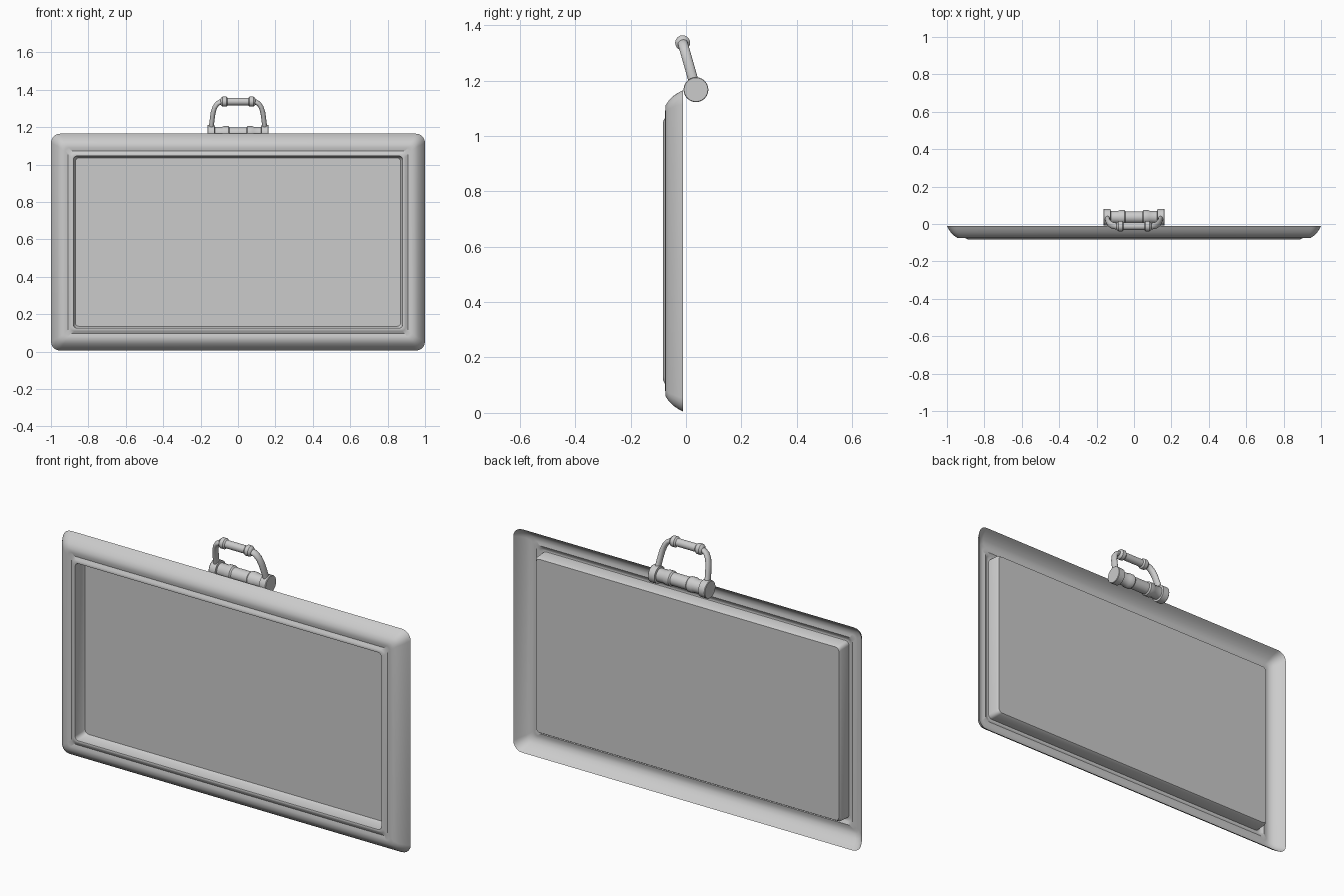
import bpy, bmesh, math

if "Cube" in bpy.data.objects:
    bpy.data.objects.remove(bpy.data.objects["Cube"], do_unlink=True)

GREY = (0.6, 0.6, 0.6, 1)
grey = bpy.data.materials.new("plain grey")
grey.use_nodes = True
grey.diffuse_color = GREY
grey.node_tree.nodes["Principled BSDF"].inputs["Base Color"].default_value = GREY

BOTTOM, TOP = 0.005, 1.165
HINGE = (0, 0.036, 1.167)
LEAN = math.radians(15.9)


def finish(bm, name, angle=35):
    mesh = bpy.data.meshes.new(name)
    bm.to_mesh(mesh)
    bm.free()
    obj = bpy.data.objects.new(name, mesh)
    bpy.context.collection.objects.link(obj)
    mesh.materials.append(grey)
    bpy.ops.object.select_all(action="DESELECT")
    obj.select_set(True)
    bpy.context.view_layer.objects.active = obj
    bpy.ops.object.shade_smooth_by_angle(angle=math.radians(angle))
    return obj


def bridge(bm, a, b):
    for i in range(len(a)):
        j = (i + 1) % len(a)
        bm.faces.new((a[i], a[j], b[j], b[i]))


def rounded_ring(bm, inset, y, radius, steps=5):
    """Rounded rectangle, inset from the outer edge of the tray."""
    half_w = 1 - inset - radius
    half_h = (TOP - BOTTOM) / 2 - inset - radius
    mid = (TOP + BOTTOM) / 2
    ring = []
    for corner, (sx, sz) in enumerate([(1, 1), (-1, 1), (-1, -1), (1, -1)]):
        for k in range(steps + 1):
            a = math.pi / 2 * (corner + k / steps)
            ring.append(bm.verts.new((sx * half_w + radius * math.cos(a), y,
                                      mid + sz * half_h + radius * math.sin(a))))
    return ring


def lathe(name, half, segments=24):
    """Turn a mirrored (x, radius) outline round the x axis."""
    outline = [(-x, r) for x, r in reversed(half)] + half
    bm = bmesh.new()
    rings = []
    for x, r in outline:
        angles = [2 * math.pi * k / segments for k in range(segments)]
        rings.append([bm.verts.new((x, r * math.cos(a), r * math.sin(a))) for a in angles])
    for a, b in zip(rings, rings[1:]):
        bridge(bm, a, b)
    bm.faces.new(rings[0])
    bm.faces.new(rings[-1])
    bmesh.ops.recalc_face_normals(bm, faces=bm.faces)
    return finish(bm, name)


# Tray: curved rim, raised bead and recessed panel in one open sheet
bm = bmesh.new()
profile = [  # inset, y, corner radius
    (0, -0.011, 0.05), (0.008, -0.026, 0.045), (0.02, -0.045, 0.04),
    (0.037, -0.062, 0.03), (0.055, -0.074, 0.025), (0.075, -0.075, 0.022),
    (0.092, -0.071, 0.02), (0.105, -0.079, 0.02), (0.114, -0.083, 0.02),
    (0.12, -0.081, 0.02), (0.122, -0.025, 0.02), (0.13, -0.012, 0.02)]
rings = [rounded_ring(bm, *p) for p in profile]
for a, b in zip(rings, rings[1:]):
    bridge(bm, a, b)
bm.faces.new(rings[-1])
bmesh.ops.recalc_face_normals(bm, faces=bm.faces)
panel = max(bm.faces, key=lambda f: f.calc_area())
if panel.normal.y > 0:
    bmesh.ops.reverse_faces(bm, faces=bm.faces)
finish(bm, "tray_panel", 40)

# Hinge barrel with end caps and two collars
barrel = lathe("hinge_barrel", [
    (0.045, 0.032), (0.052, 0.038), (0.078, 0.038), (0.085, 0.034),
    (0.124, 0.034), (0.126, 0.044), (0.161, 0.045), (0.164, 0.043)])
barrel.location = HINGE

# Grip with a collar at each end
up = 0.176
grip = lathe("handle_grip", [
    (0.055, 0.02), (0.062, 0.027), (0.082, 0.027), (0.09, 0.021), (0.094, 0.014)])
grip.location = (0, HINGE[1] - up * math.sin(LEAN), HINGE[2] + up * math.cos(LEAN))

# Curved oval arms from barrel to grip
for side, name in ((1, "handle_arm_left"), (-1, "handle_arm_right")):
    path = [(0.143, 0.03), (0.139, 0.07), (0.133, 0.115), (0.124, 0.145),
            (0.11, 0.165), (0.095, 0.174), (0.08, up)]
    bm = bmesh.new()
    rings = []
    for i, (x, z) in enumerate(path):
        x0, z0 = path[max(i - 1, 0)]
        x1, z1 = path[min(i + 1, len(path) - 1)]
        length = math.hypot(x1 - x0, z1 - z0)
        nx, nz = (z1 - z0) / length, (x0 - x1) / length
        ring = []
        for k in range(16):
            a = 2 * math.pi * k / 16
            w, depth = 0.013 * math.cos(a), 0.018 * math.sin(a)
            ring.append(bm.verts.new((side * (x + nx * w), depth, z + nz * w)))
        rings.append(ring)
    for a, b in zip(rings, rings[1:]):
        bridge(bm, a, b)
    bm.faces.new(rings[0])
    bm.faces.new(rings[-1])
    bmesh.ops.recalc_face_normals(bm, faces=bm.faces)
    arm = finish(bm, name)
    arm.location = HINGE
    arm.rotation_euler.x = LEAN
